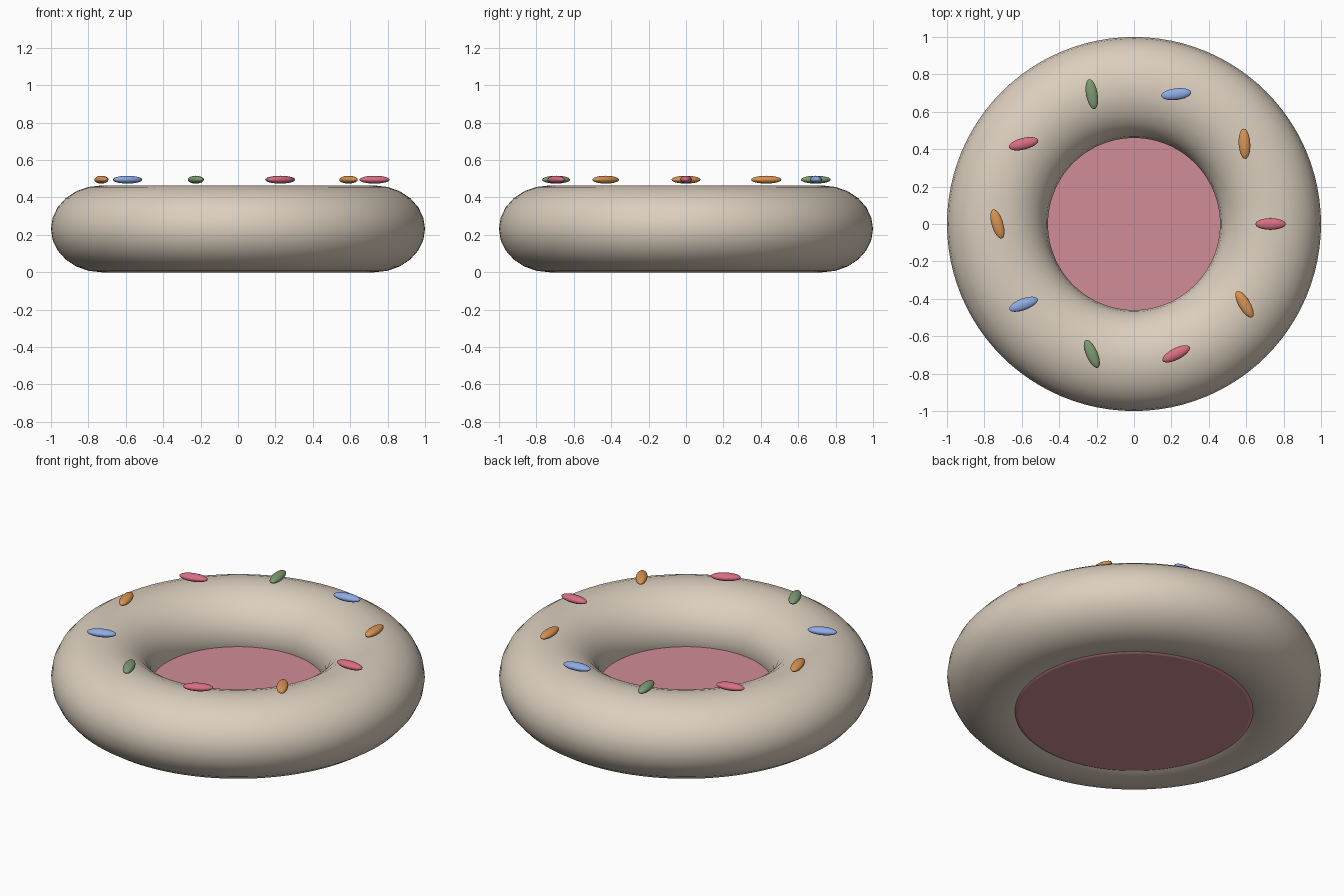
import bpy
import math

cube = bpy.data.objects.get("Cube")
if cube:
    bpy.data.objects.remove(cube, do_unlink=True)


def material(name, srgb):
    """Flat material from an sRGB colour, stored as linear values."""
    lin = [((c + 0.055) / 1.055) ** 2.4 for c in srgb]
    mat = bpy.data.materials.new(name)
    mat.use_nodes = True
    mat.diffuse_color = (*lin, 1)
    mat.node_tree.nodes["Principled BSDF"].inputs["Base Color"].default_value = (*lin, 1)
    return mat


def finish(name, mat):
    obj = bpy.context.object
    obj.name = name
    obj.data.materials.append(mat)
    bpy.ops.object.shade_smooth_by_angle(angle=math.radians(40))
    return obj


tan = material("warm beige", (0.86, 0.81, 0.745))
pink = material("dusty pink", (0.82, 0.55, 0.59))
sprinkle_colours = [
    material("rose red", (0.85, 0.43, 0.51)),
    material("orange", (0.85, 0.58, 0.32)),
    material("soft blue", (0.56, 0.67, 0.90)),
    material("leaf green", (0.49, 0.61, 0.45)),
]

RING, TUBE, HALF_HEIGHT = 0.73, 0.27, 0.232

# Padded ring, slightly flattened
bpy.ops.mesh.primitive_torus_add(
    major_radius=RING, minor_radius=TUBE, major_segments=96, minor_segments=24,
    location=(0, 0, HALF_HEIGHT))
bpy.context.object.scale.z = HALF_HEIGHT / TUBE
finish("ring", tan)

# Cushion filling the centre, with a rounded rim
bottom, top = 0.01, 0.19
bpy.ops.mesh.primitive_cylinder_add(
    vertices=96, radius=0.65, depth=top - bottom, location=(0, 0, (top + bottom) / 2))
cushion = finish("centre_cushion", pink)
bevel = cushion.modifiers.new("rounded_rim", "BEVEL")
bevel.width = 0.03
bevel.segments = 4
bevel.limit_method = "ANGLE"

# Sprinkles evenly spaced above the ring, each turned a little further
COUNT = 10
for i in range(COUNT):
    a = i * math.tau / COUNT
    bpy.ops.mesh.primitive_uv_sphere_add(
        segments=24, ring_count=12, radius=1, rotation=(0, 0, i * 1.63),
        location=(RING * math.cos(a), RING * math.sin(a), 0.495))
    bpy.context.object.scale = (0.081, 0.031, 0.021)
    finish(f"sprinkle_{i + 1}", sprinkle_colours[i % 4])
